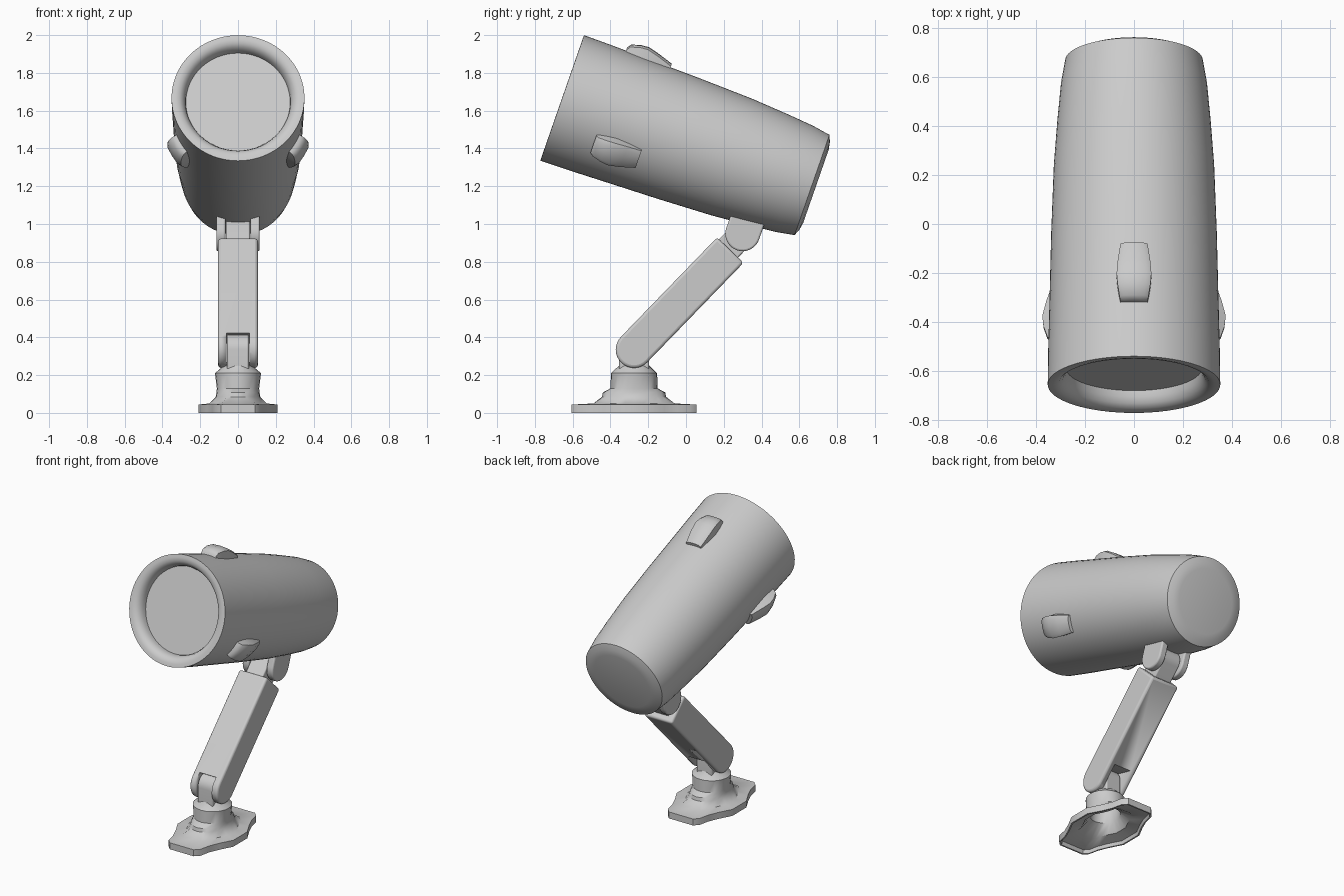
import bpy, bmesh
from math import sin, cos, pi, radians
from mathutils import Vector as V

if "Cube" in bpy.data.objects:
    bpy.data.objects.remove(bpy.data.objects["Cube"])

X = V((1, 0, 0))
AXIS = V((0, cos(radians(19.2)), -sin(radians(19.2))))   # front to back of housing
UP = V((0, -AXIS.z, AXIS.y))
FRONT = V((0, -0.655, 1.667))
LOW = V((0, -0.275, 0.335))      # lower hinge centre
HIGH = V((0, 0.30, 0.948))       # upper hinge centre
ARM = V((0, 0.51, 0.527)).normalized()
ARM_N = V((0, -ARM.z, ARM.y))


def loft(name, loops, closed=False, bevel=0, angle=35):
    """Skin a list of equal-length point rings."""
    bm = bmesh.new()
    rings = [[bm.verts.new(p) for p in loop] for loop in loops]
    n = len(rings[0])
    pairs = list(zip(rings, rings[1:])) + ([(rings[-1], rings[0])] if closed else [])
    for a, b in pairs:
        for i in range(n):
            j = (i + 1) % n
            bm.faces.new((a[i], a[j], b[j], b[i]))
    if not closed:
        bm.faces.new(rings[0])
        bm.faces.new(rings[-1])
    bmesh.ops.recalc_face_normals(bm, faces=bm.faces)
    me = bpy.data.meshes.new(name)
    bm.to_mesh(me)
    bm.free()
    ob = bpy.data.objects.new(name, me)
    bpy.context.collection.objects.link(ob)
    bpy.ops.object.select_all(action='DESELECT')
    bpy.context.view_layer.objects.active = ob
    ob.select_set(True)
    bpy.ops.object.shade_smooth_by_angle(angle=radians(angle))
    if bevel:
        m = ob.modifiers.new("bevel", 'BEVEL')
        m.width, m.segments = bevel, 3
        m.limit_method = 'ANGLE'
        m.angle_limit = radians(40)
    return ob


def prism(name, side, x0, x1, bevel=0.0):
    """Extrude a side outline (points with x = 0) across x."""
    return loft(name, [[p + X * x for p in side] for x in (x0, x1)], bevel=bevel)


def stadium(centre, along, across, r, length):
    """Round end at centre, straight end at the given length."""
    arc = [centre + across * r * cos(t * pi / 16) - along * r * sin(t * pi / 16) for t in range(17)]
    return arc + [centre - across * r + along * length, centre + across * r + along * length]


# lamp housing: tapered shell with rounded lip, recessed lens and rear cap
profile = [(0.276, 0.07), (0.279, 0.045), (0.29, 0.02), (0.308, 0.004), (0.33, -0.001), (0.352, 0.0),
           (0.35, 0.15), (0.345, 0.35), (0.338, 0.65), (0.327, 0.95), (0.312, 1.15),
           (0.298, 1.30), (0.281, 1.40), (0.245, 1.415), (0.205, 1.422)]
loft("lamp_housing", [[FRONT + AXIS * s + X * r * cos(2 * pi * i / 64) + UP * r * sin(2 * pi * i / 64)
                       for i in range(64)] for r, s in profile], angle=50)

# three raised clips spaced around the housing
for k, deg in enumerate((90, 210, 330)):
    out = X * cos(radians(deg)) + UP * sin(radians(deg))
    side = UP * cos(radians(deg)) - X * sin(radians(deg))
    loops = []
    for s, w, top in ((0.236, 0.055, 0.365), (0.252, 0.059, 0.387), (0.30, 0.067, 0.402), (0.345, 0.071, 0.405),
                      (0.41, 0.066, 0.388), (0.488, 0.055, 0.362)):
        loops.append([FRONT + AXIS * s + side * w * a + out * h for a, h in
                      ((-1, 0.32), (-1, top - 0.014), (-0.7, top - 0.003), (0, top),
                       (0.7, top - 0.003), (1, top - 0.014), (1, 0.32))])
    loft(f"housing_clip_{k + 1}", loops, angle=40)

# upper hinge: two lugs under the housing, and the arm tongue between them
for name, x0, x1 in (("left", -0.115, -0.066), ("right", 0.066, 0.115)):
    prism(f"housing_lug_{name}", stadium(HIGH, UP, AXIS, 0.092, 0.15), x0, x1, 0.01)
prism("arm_tongue", stadium(HIGH, -ARM, ARM_N, 0.07, 0.16), -0.064, 0.064, 0.008)

# arm with a forked lower end
arm = prism("arm", stadium(LOW, ARM, ARM_N, 0.097, 0.733), -0.105, 0.105, 0.015)
slot = [LOW + ARM * t + ARM_N * n for t, n in ((-0.2, 0.2), (0.02, 0.2), (0.03, 0.09), (0.14, -0.1),
                                               (0.14, -0.2), (-0.2, -0.2))]
cutter = prism("slot_cutter", slot, -0.062, 0.062)
cutter.hide_render = True
cutter.hide_set(True)
cut = arm.modifiers.new("slot", 'BOOLEAN')
cut.object, cut.operation, cut.solver = cutter, 'DIFFERENCE', 'EXACT'

# lower hinge tongue
prism("base_tongue", stadium(LOW, V((0, 0, -1)), V((0, 1, 0)), 0.08, 0.12), -0.058, 0.058, 0.01)

# base: lobed foot rising into a round neck, hollow underneath
quarter = [(0.21, 0), (0.21, 0.075), (0.165, 0.16), (0.135, 0.23), (0.12, 0.30), (0.09, 0.33), (0, 0.33)]
half = quarter + [(-x, y) for x, y in quarter[-2::-1]]
foot = half + [(x, -y) for x, y in half[-2:0:-1]]


def foot_ring(sx, sy, z):
    return [V((x * sx, LOW.y + y * sy, z)) for x, y in foot]


def round_ring(rx, ry, z):
    n = len(foot)
    return [V((rx * cos(2 * pi * i / n), LOW.y + ry * sin(2 * pi * i / n), z)) for i in range(n)]


loft("base", [round_ring(0.09, 0.09, 0.19), round_ring(0.09, 0.1, 0.10), foot_ring(0.6, 0.6, 0.04),
              foot_ring(0.92, 0.94, 0.022), foot_ring(0.95, 0.97, 0), foot_ring(1, 1, 0),
              foot_ring(1, 1, 0.044), foot_ring(0.72, 0.65, 0.05), round_ring(0.118, 0.17, 0.085),
              round_ring(0.114, 0.165, 0.108), round_ring(0.112, 0.125, 0.13),
              round_ring(0.122, 0.122, 0.21), round_ring(0.075, 0.08, 0.25), round_ring(0.06, 0.075, 0.27)],
     angle=40)
